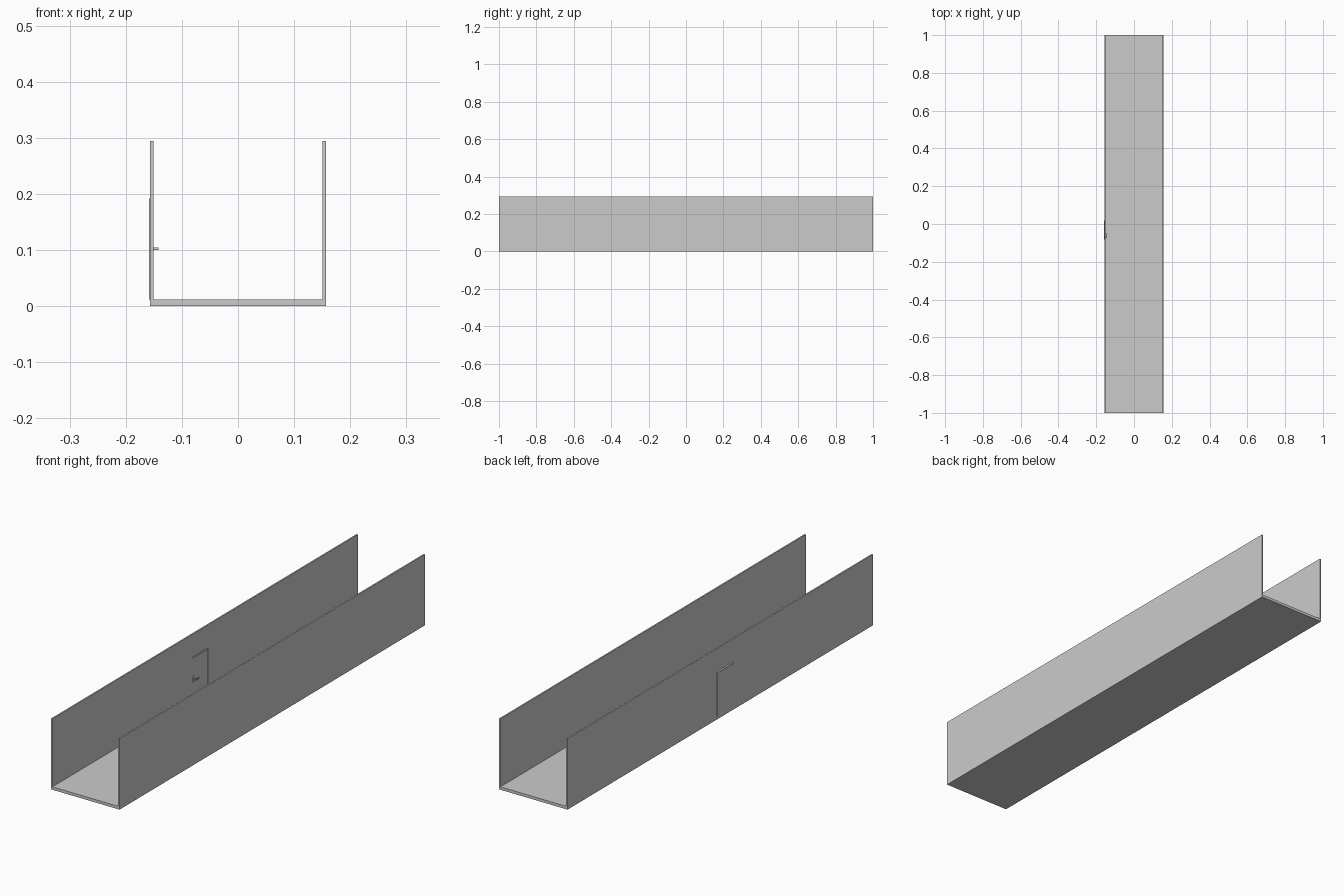
import bpy, bmesh
from mathutils import Vector

if "Cube" in bpy.data.objects:
    bpy.data.objects.remove(bpy.data.objects["Cube"])


def finish(name, bm):
    bmesh.ops.recalc_face_normals(bm, faces=bm.faces[:])
    mesh = bpy.data.meshes.new(name)
    bm.to_mesh(mesh)
    bm.free()
    ob = bpy.data.objects.new(name, mesh)
    bpy.context.collection.objects.link(ob)
    return ob


def extrude_profile(name, points, x0, x1):
    """Extrude a y-z outline along x."""
    bm = bmesh.new()
    face = bm.faces.new([bm.verts.new((x0, y, z)) for y, z in points])
    new = bmesh.ops.extrude_face_region(bm, geom=[face])["geom"]
    verts = [v for v in new if isinstance(v, bmesh.types.BMVert)]
    bmesh.ops.translate(bm, verts=verts, vec=Vector((x1 - x0, 0, 0)))
    return finish(name, bm)


def box(name, x, y, z):
    return extrude_profile(name, [(y[0], z[0]), (y[1], z[0]),
                                  (y[1], z[1]), (y[0], z[1])], *x)


FLOOR, TOP = 0.012, 0.294
INNER, OUTER = 0.151, 0.157
D0, D1, DTOP = -0.082, 0.020, 0.198

# Corridor floor and plain wall
box("floor", (-OUTER, OUTER), (-1, 1), (0, FLOOR))
box("right_wall", (INNER, OUTER), (-1, 1), (FLOOR, TOP))

# Wall with a doorway notched into its outline
extrude_profile("left_wall", [(-1, FLOOR), (D0, FLOOR), (D0, DTOP), (D1, DTOP),
                              (D1, FLOOR), (1, FLOOR), (1, TOP), (-1, TOP)],
                -OUTER, -INNER)

# Door leaf, slightly proud of the outer face, with a gap at the head
box("door", (-0.1585, -0.1535), (D0 + 0.001, D1 - 0.001), (FLOOR, 0.192))

# Handle: backplate, stem and lever
box("handle_plate", (-0.1535, -0.152), (-0.074, -0.064), (0.09, 0.116))
box("handle_stem", (-0.152, -0.145), (-0.071, -0.067), (0.1005, 0.1045))
box("handle_lever", (-0.146, -0.142), (-0.071, -0.048), (0.1005, 0.1045))
